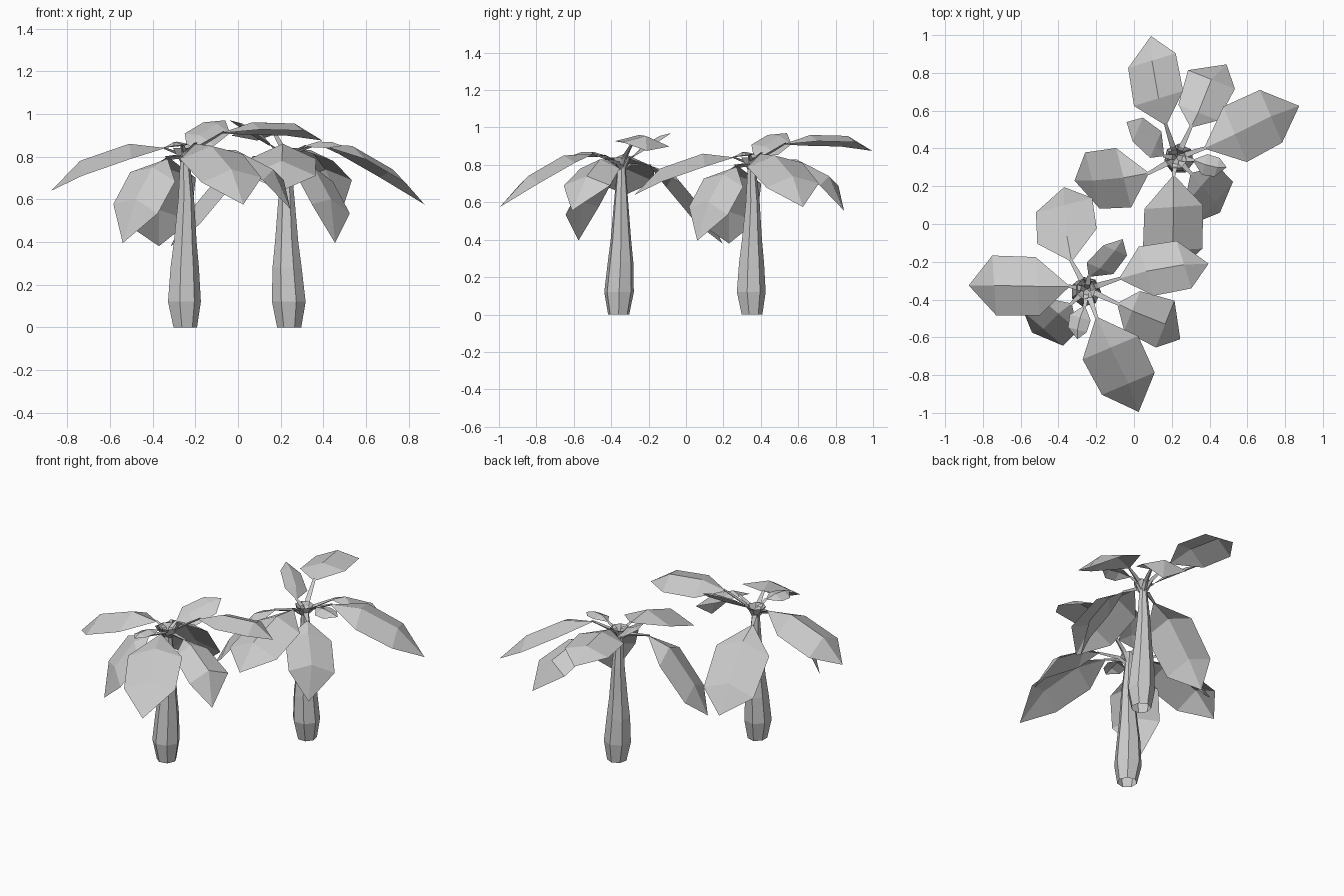
import bpy, bmesh, math
from mathutils import Vector, Matrix

cube = bpy.data.objects.get("Cube")
if cube:
    bpy.data.objects.remove(cube, do_unlink=True)

# One plain grey for everything
grey = bpy.data.materials.new("plain_grey")
grey.use_nodes = True
colour = (0.6, 0.6, 0.6, 1)
grey.diffuse_color = colour
grey.node_tree.nodes["Principled BSDF"].inputs["Base Color"].default_value = colour

# The second plant is the first one turned a quarter and moved
placements = {
    "front": Matrix.Identity(4),
    "back": Matrix.Translation((-0.12, 0.6, 0)) @ Matrix.Rotation(math.pi / 2, 4, "Z"),
}


def finish(bm, name):
    """Turn a bmesh into one object on each plant."""
    mesh = bpy.data.meshes.new(name)
    bm.to_mesh(mesh)
    bm.free()
    mesh.materials.append(grey)
    for plant, matrix in placements.items():
        obj = bpy.data.objects.new(f"{plant}_{name}", mesh)
        obj.matrix_world = matrix
        bpy.context.collection.objects.link(obj)


def loft(bm, rings):
    """Skin a list of point rings, leaving the ends open."""
    loops = [[bm.verts.new(p) for p in ring] for ring in rings]
    count = len(loops[0])
    for low, high in zip(loops, loops[1:]):
        for i in range(count):
            j = (i + 1) % count
            bm.faces.new((low[i], low[j], high[j], high[i]))


def round_loft(name, profile):
    """Seven-sided upright shape from rows of height, centre and radius."""
    bm = bmesh.new()
    angles = [math.tau * i / 7 for i in range(7)]
    loft(bm, [[(x + r * math.cos(a), y + r * math.sin(a), z) for a in angles]
              for z, x, y, r in profile])
    finish(bm, name)


# Bottle-shaped trunk, and the small open cup where the stalks meet
round_loft("trunk", [
    (0, -0.25, -0.36, 0.058),
    (0.12, -0.255, -0.358, 0.081),
    (0.28, -0.253, -0.35, 0.07),
    (0.4, -0.25, -0.348, 0.056),
    (0.6, -0.245, -0.347, 0.039),
    (0.8, -0.25, -0.345, 0.022),
])
round_loft("crown_cup", [
    (0.77, -0.25, -0.345, 0.02),
    (0.84, -0.255, -0.345, 0.055),
])

crown = Vector((-0.25, -0.345, 0.79))


def stem(name, end):
    """Three-sided tapering leaf stalk."""
    end = Vector(end)
    run = end - crown
    across = Vector((-run.y, run.x, 0)).normalized()
    up = Vector((0, 0, 1))
    bm = bmesh.new()
    rings = []
    for t, width, rise in ((0, 0.014, -0.02), (0.35, 0.015, 0.015), (1.08, 0.008, 0)):
        p = crown + run * t + up * rise
        rings.append([p + across * width, p - across * width, p - up * width])
    loft(bm, rings)
    bmesh.ops.recalc_face_normals(bm, faces=bm.faces[:])
    finish(bm, name + "_stem")


def leaf(name, base, rib_a, rib_b, tip, side, taper, drop):
    """Faceted leaf: a raised midrib with two folded edge points each side."""
    side = Vector(side)
    sag = Vector((0, 0, drop))
    bm = bmesh.new()
    new = bm.verts.new
    root, a, b, point = (new(p) for p in (base, rib_a, rib_b, tip))
    for s in (1, -1):
        edge_a = new(Vector(rib_a) + side * s - sag)
        edge_b = new(Vector(rib_b) + side * s * taper - sag)
        for face in ((root, edge_a, a), (a, edge_a, edge_b, b), (b, edge_b, point)):
            bm.faces.new(face[::s])
    bm.normal_update()
    if sum(f.normal.z for f in bm.faces) < 0:
        bmesh.ops.reverse_faces(bm, faces=bm.faces[:])
    finish(bm, name)
    stem(name, base)


# Large leaves
leaf("west_leaf", (-0.34, -0.33, 0.84), (-0.51, -0.33, 0.86), (-0.74, -0.325, 0.78),
     (-0.875, -0.325, 0.64), side=(-0.01, 0.155, 0), taper=1.02, drop=0.07)
leaf("south_leaf", (-0.2, -0.49, 0.86), (-0.125, -0.655, 0.85), (-0.03, -0.845, 0.74),
     (0.025, -0.995, 0.575), side=(0.147, 0.062, 0.012), taper=0.95, drop=0.05)
leaf("east_leaf", (-0.08, -0.29, 0.91), (0.065, -0.25, 0.96), (0.265, -0.215, 0.955),
     (0.395, -0.21, 0.875), side=(-0.04, 0.13, -0.012), taper=0.97, drop=0.045)

# Hanging leaves
leaf("southeast_leaf", (-0.09, -0.42, 0.83), (-0.01, -0.46, 0.83), (0.165, -0.53, 0.74),
     (0.245, -0.61, 0.555), side=(0.042, 0.105, 0), taper=1.18, drop=0.05)
leaf("northwest_leaf", (-0.33, -0.2, 0.8), (-0.355, -0.065, 0.75), (-0.37, 0.1, 0.55),
     (-0.37, 0.195, 0.38), side=(-0.157, -0.04, -0.01), taper=0.95, drop=0.06)
leaf("southwest_leaf", (-0.33, -0.42, 0.79), (-0.4, -0.475, 0.75), (-0.48, -0.555, 0.6),
     (-0.54, -0.575, 0.395), side=(0.105, -0.09, -0.022), taper=0.99, drop=0.045)

# Small young leaves
leaf("north_young_leaf", (-0.24, -0.28, 0.85), (-0.18, -0.235, 0.9), (-0.1, -0.14, 0.955),
     (-0.06, -0.08, 0.97), side=(-0.07, 0.03, 0.028), taper=0.9, drop=0.02)
leaf("south_young_leaf", (-0.26, -0.43, 0.85), (-0.285, -0.495, 0.87), (-0.3, -0.56, 0.868),
     (-0.3, -0.61, 0.85), side=(0.055, -0.015, 0.008), taper=0.9, drop=0.02)
